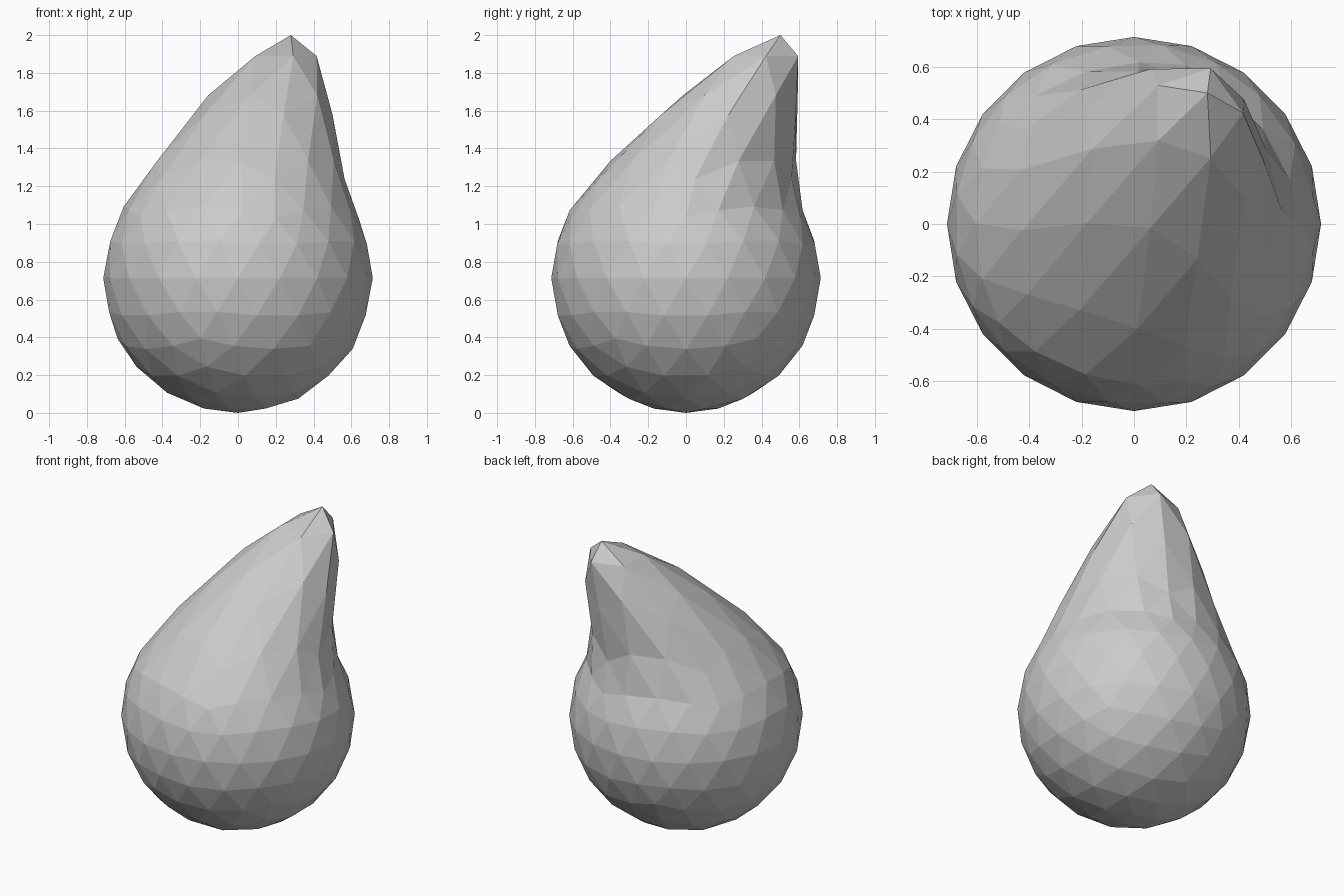
import bpy
from mathutils import Vector

if "Cube" in bpy.data.objects:
    bpy.data.objects.remove(bpy.data.objects["Cube"])

RADIUS = 0.7135      # ball radius
REACH = 0.73         # how far the pull spreads from the top point
TIP = Vector((0.28, 0.50, 2.0))

# low-poly ball standing on the ground
bpy.ops.mesh.primitive_ico_sphere_add(subdivisions=3, radius=RADIUS)
drop = bpy.context.object
drop.name = "leaning_drop"
mesh = drop.data
for v in mesh.vertices:
    v.co.z += RADIUS

# pull the top point up and sideways with a smooth falloff
top = Vector((0, 0, 2 * RADIUS))
for v in mesh.vertices:
    t = max(0.0, 1 - (v.co - top).length / REACH)
    v.co += (TIP - top) * (t * t * (3 - 2 * t))

# flat facets
for p in mesh.polygons:
    p.use_smooth = False
mesh.update()
